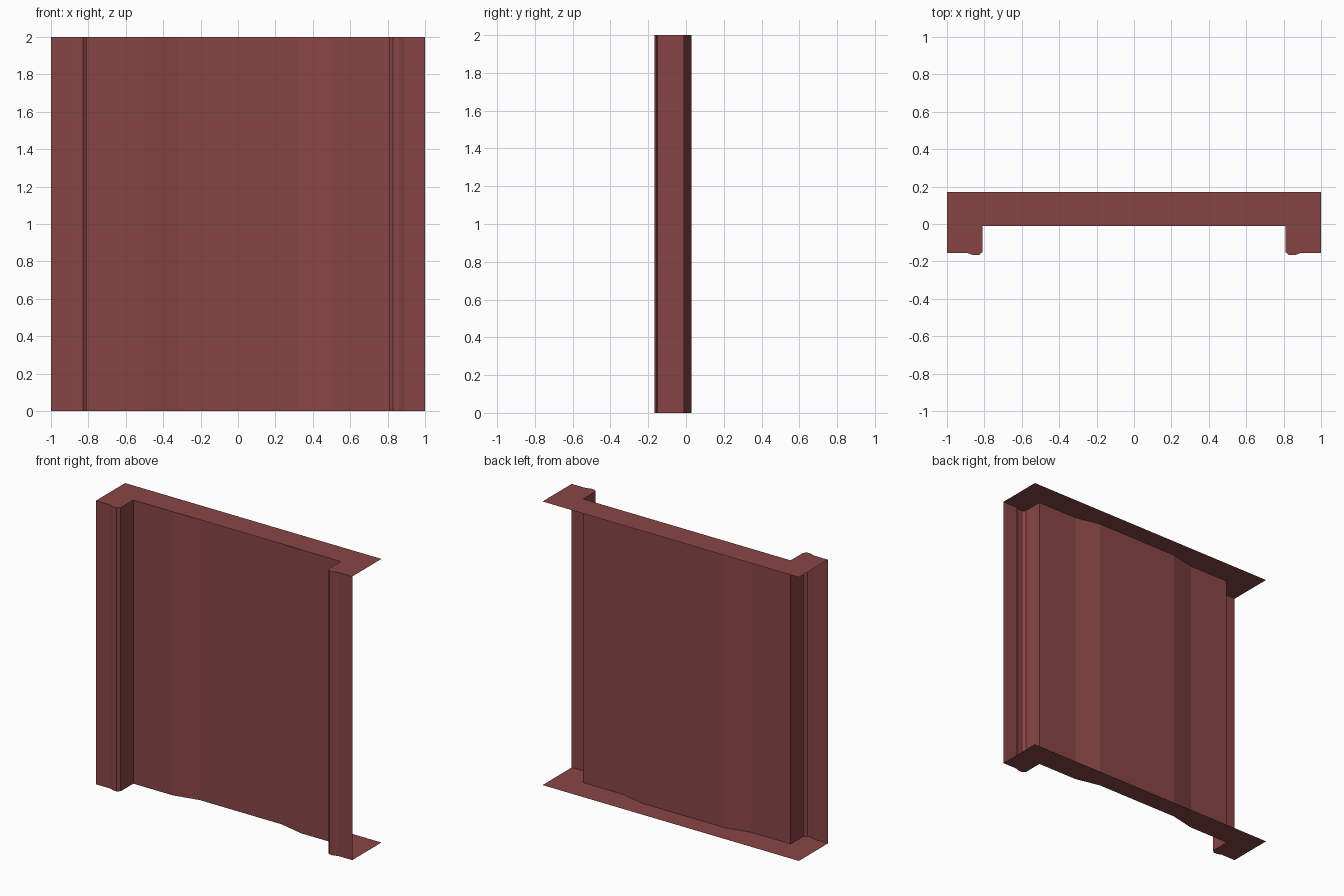
import bpy, bmesh

if "Cube" in bpy.data.objects:
    bpy.data.objects.remove(bpy.data.objects["Cube"])

HEIGHT = 2.0
BACK = 0.17

mat = bpy.data.materials.new("dark_red")
mat.diffuse_color = (0.25, 0.06, 0.06, 1)
mat.use_nodes = True
mat.node_tree.nodes["Principled BSDF"].inputs["Base Color"].default_value = mat.diffuse_color

# Left half of the plan outline: post with lipped edge, then recessed wall
half = [(-1, -.155), (-.89, -.155), (-.86, -.167), (-.83, -.167),
        (-.81, -.15), (-.81, -.01), (-.5, -.01), (-.32, .03)]
outline = half + [(-x, y) for x, y in reversed(half)]


def make_object(name, bm):
    mesh = bpy.data.meshes.new(name)
    bm.to_mesh(mesh)
    bm.free()
    mesh.materials.append(mat)
    obj = bpy.data.objects.new(name, mesh)
    bpy.context.collection.objects.link(obj)
    return obj


# Front wall: single-sided sheet swept up from the outline, open back and ends
bm = bmesh.new()
low = [bm.verts.new((x, y, 0)) for x, y in outline]
high = [bm.verts.new((x, y, HEIGHT)) for x, y in outline]
for i in range(len(outline) - 1):
    bm.faces.new((low[i], low[i + 1], high[i + 1], high[i]))
make_object("front_wall", bm)


# Flat plates closing the top and bottom, reaching back past the wall
def plate(name, z, up):
    bm = bmesh.new()
    pts = outline + [(1, BACK), (-1, BACK)]
    if not up:
        pts = pts[::-1]
    face = bm.faces.new([bm.verts.new((x, y, z)) for x, y in pts])
    bmesh.ops.triangulate(bm, faces=[face])
    make_object(name, bm)


plate("top_plate", HEIGHT, True)
plate("bottom_plate", 0, False)
